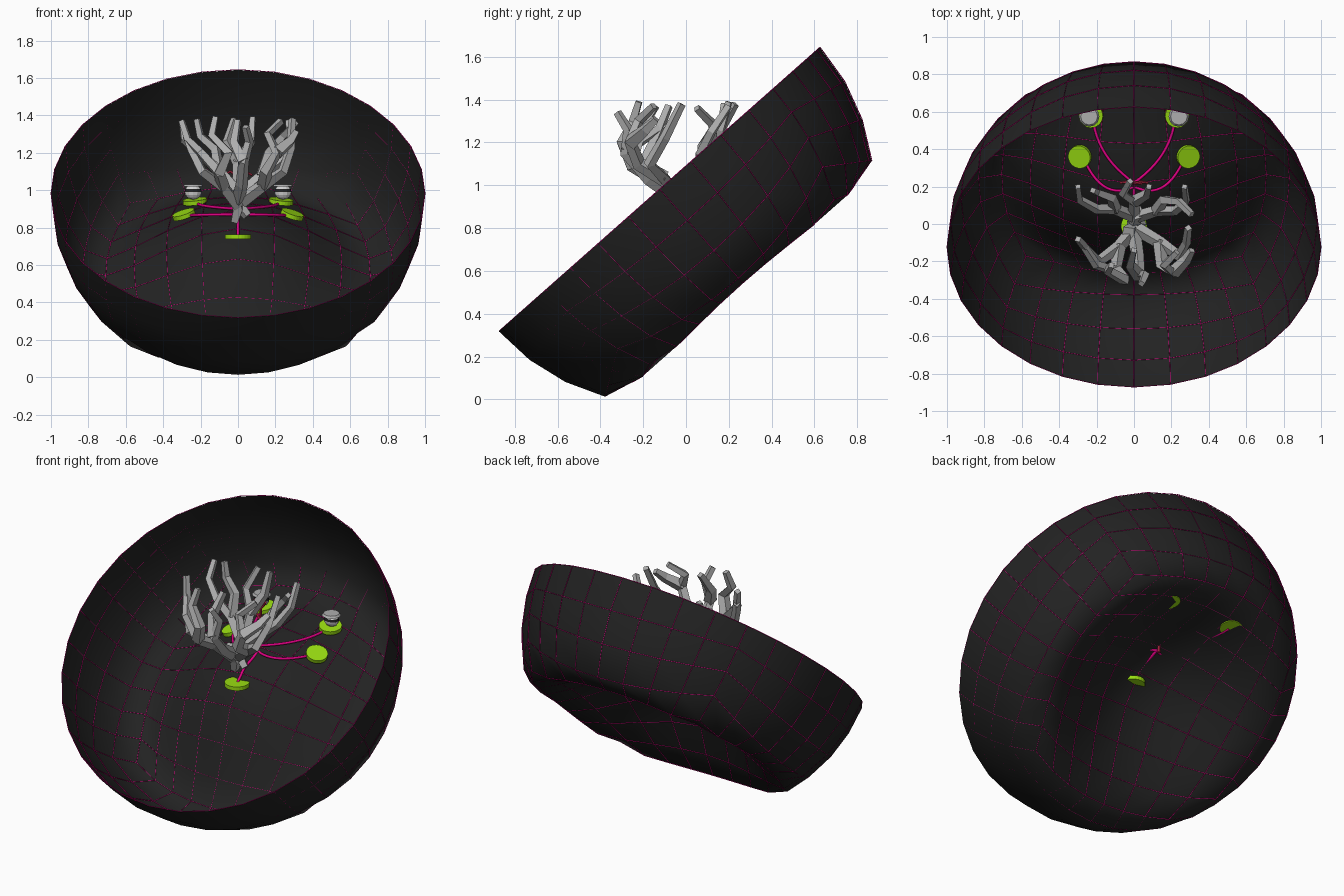
import bpy, bmesh, math
from mathutils import Vector, Matrix

if "Cube" in bpy.data.objects:
    bpy.data.objects.remove(bpy.data.objects["Cube"])

C = bpy.context.scene.collection


def mat(name, rgb):
    m = bpy.data.materials.new(name)
    m.diffuse_color = (*rgb, 1)
    m.use_nodes = True
    m.node_tree.nodes["Principled BSDF"].inputs["Base Color"].default_value = m.diffuse_color
    return m


BLACK = mat("matte black", (0.016, 0.016, 0.016))
PINK = mat("hot pink", (0.75, 0.0, 0.23))
LIME = mat("lime green", (0.32, 0.72, 0.006))
GREY = mat("coral grey", (0.42, 0.42, 0.42))
RED = mat("red", (0.55, 0.025, 0.07))
PALE = mat("pale grey", (0.65, 0.65, 0.65))


def add(name, data, *mats):
    o = bpy.data.objects.new(name, data)
    for m in mats:
        data.materials.append(m)
    C.objects.link(o)
    return o


def from_bm(name, bm, *mats):
    me = bpy.data.meshes.new(name)
    bm.to_mesh(me)
    bm.free()
    return add(name, me, *mats)


def tubes(name, paths, r0, r1, material, res=0, smooth=False):
    """Tapered tubes along point paths."""
    cu = bpy.data.curves.new(name, 'CURVE')
    cu.dimensions = '3D'
    cu.bevel_depth = 1
    cu.bevel_resolution = res
    cu.use_fill_caps = True
    for p in paths:
        s = cu.splines.new('POLY')
        s.points.add(len(p) - 1)
        s.use_smooth = smooth
        for i, (q, c) in enumerate(zip(s.points, p)):
            q.co = (*c, 1)
            q.radius = r0 + (r1 - r0) * i / (len(p) - 1)
    return add(name, cu, material)


def bezier(a, b, c, n=12):
    a, b, c = Vector(a), Vector(b), Vector(c)
    return [a * (1 - t) ** 2 + b * 2 * t * (1 - t) + c * t * t
            for t in (i / n for i in range(n + 1))]


# tilted bowl: lower half of a square-grid sphere, floor pushed up into a dimple
bm = bmesh.new()
bmesh.ops.create_cube(bm, size=2)
bmesh.ops.subdivide_edges(bm, edges=bm.edges[:], cuts=7, use_grid_fill=True)
bmesh.ops.delete(bm, geom=[v for v in bm.verts if v.co.z > 0.01], context='VERTS')
for v in bm.verts:
    floor = v.co.z < -0.99
    v.co = Vector([math.tan(c * math.pi / 4) for c in v.co]).normalized()
    if floor:
        r = math.hypot(v.co.x, v.co.y)
        v.co.z = max(v.co.z, -(0.25 + 0.18 * (1 - math.cos(math.pi * r / 0.85))))
for f in bm.faces:
    f.smooth = True
bm.transform(Matrix.Translation((0, -0.125, 0.98)) @ Matrix.Rotation(math.radians(41.5), 4, 'X'))
wire_bm = bm.copy()
from_bm("bowl", bm, BLACK)

# thin pink grid over the bowl, set slightly back so it shows mainly inside
bmesh.ops.translate(wire_bm, verts=wire_bm.verts, vec=(0, 0.002, 0.002))
grid = from_bm("bowl_grid_lines", wire_bm, PINK)
w = grid.modifiers.new("wire", 'WIREFRAME')
w.thickness = 0.0045
w.use_boundary = True
w.use_even_offset = False


# round pads following the floor
def pad(name, loc, normal, radius):
    b = bmesh.new()
    bmesh.ops.create_cone(b, cap_ends=True, segments=24, radius1=radius,
                          radius2=radius, depth=0.024)
    rot = Vector(normal).to_track_quat('Z', 'Y').to_matrix().to_4x4()
    b.transform(Matrix.Translation(loc) @ rot)
    from_bm(name, b, LIME)


pad("centre_pad", (0, -0.01, 0.75), (0, 0, 1), 0.07)
cables = [[(0, -0.01, 0.75), (0, 0.06, 0.82), (0, 0.2, 0.87)]]
for s, side in ((-1, "left"), (1, "right")):
    pad(side + "_pad", (s * 0.29, 0.36, 0.87), (s * 0.3, -0.22, 0.9), 0.062)
    pad(side + "_back_pad", (s * 0.23, 0.58, 0.94), (s * 0.1, -0.15, 0.95), 0.065)
    cables.append(bezier((0, 0.2, 0.87), (s * 0.16, 0.12, 0.87), (s * 0.26, 0.33, 0.865)))
    cables.append(bezier((0, 0.22, 0.9), (s * 0.2, 0.36, 0.91), (s * 0.22, 0.57, 0.93)))

    # small heads standing on the back pads, banded by height
    b = bmesh.new()
    bmesh.ops.create_uvsphere(b, u_segments=12, v_segments=8, radius=1)
    for f in b.faces:
        z = f.calc_center_median().z
        f.material_index = 1 if 0.05 < z < 0.4 and f.normal.y < 0.3 else 0
    b.transform(Matrix.Translation((s * 0.24, 0.575, 0.99)) @ Matrix.Diagonal((0.046, 0.038, 0.04, 1)))
    from_bm(side + "_small_head", b, PALE, BLACK)
    b = bmesh.new()
    bmesh.ops.create_cone(b, cap_ends=True, segments=12, radius1=0.055, radius2=0.045, depth=0.012)
    b.transform(Matrix.Translation((s * 0.24, 0.575, 1.025)))
    from_bm(side + "_head_brim", b, GREY)
tubes("cables", cables, 0.008, 0.008, PINK, 2, True)

# grey branching coral: front fan and back fan from one short trunk
tubes("coral_trunk", [
    [(-0.02, 0, 0.83), (0, -0.02, 0.9), (-0.03, -0.05, 0.99)],
    [(0.05, 0, 0.86), (0, 0.01, 0.92), (0.02, 0.06, 1.02)]], 0.025, 0.045, GREY)
front = [
    [(0, -0.03, 0.92), (-0.08, -0.12, 1.02), (-0.19, -0.2, 1.1), (-0.25, -0.14, 1.22), (-0.3, -0.08, 1.37)],
    [(-0.08, -0.12, 1.02), (-0.1, -0.25, 1.09), (-0.2, -0.22, 1.2), (-0.28, -0.1, 1.28)],
    [(-0.1, -0.25, 1.09), (-0.05, -0.3, 1.2), (-0.14, -0.25, 1.29), (-0.12, -0.22, 1.39)],
    [(0, -0.05, 0.95), (0.02, -0.17, 1.03), (0.03, -0.28, 1.15), (0.06, -0.27, 1.26), (0.04, -0.32, 1.34)],
    [(0.03, -0.28, 1.15), (-0.02, -0.22, 1.25), (0, -0.14, 1.37)],
    [(0.02, -0.03, 0.94), (0.14, -0.1, 1.03), (0.24, -0.17, 1.1), (0.28, -0.1, 1.22), (0.29, -0.02, 1.38)],
    [(0.14, -0.1, 1.03), (0.15, -0.22, 1.1), (0.21, -0.26, 1.2), (0.16, -0.22, 1.3), (0.23, -0.15, 1.37)],
    [(0.21, -0.26, 1.2), (0.28, -0.19, 1.26), (0.31, -0.14, 1.31)],
]
back = [
    [(0, 0.04, 0.98), (-0.1, 0.08, 1.1), (-0.2, 0.08, 1.19), (-0.29, 0.13, 1.27), (-0.3, 0.2, 1.36)],
    [(-0.1, 0.08, 1.1), (-0.12, 0.14, 1.22), (-0.2, 0.17, 1.29), (-0.22, 0.18, 1.38)],
    [(0, 0.04, 0.98), (0, 0.12, 1.14), (-0.06, 0.16, 1.26), (-0.02, 0.23, 1.38)],
    [(0, 0.12, 1.14), (0.07, 0.16, 1.26), (0.08, 0.2, 1.39)],
    [(0.02, 0.04, 0.98), (0.12, 0.07, 1.07), (0.22, 0.07, 1.15), (0.28, 0.12, 1.25), (0.27, 0.2, 1.37)],
    [(0.12, 0.07, 1.07), (0.16, 0.13, 1.2), (0.24, 0.12, 1.29), (0.31, 0.05, 1.36)],
]
tubes("coral_front_fan", front, 0.038, 0.02, GREY)
tubes("coral_back_fan", back, 0.034, 0.019, GREY)

# small red twig behind the coral
twig = [[(0, 0.22, 0.85), (0, 0.22, 1.04), (0.005, 0.22, 1.19)]]
for s in (-1, 1):
    twig.append([(0, 0.22, 1.06), (s * 0.04, 0.225, 1.1), (s * 0.075, 0.22, 1.08)])
    twig.append([(0, 0.22, 1.13), (s * 0.025, 0.22, 1.16), (s * 0.04, 0.215, 1.18)])
tubes("red_twig", twig, 0.009, 0.006, RED, 1)
